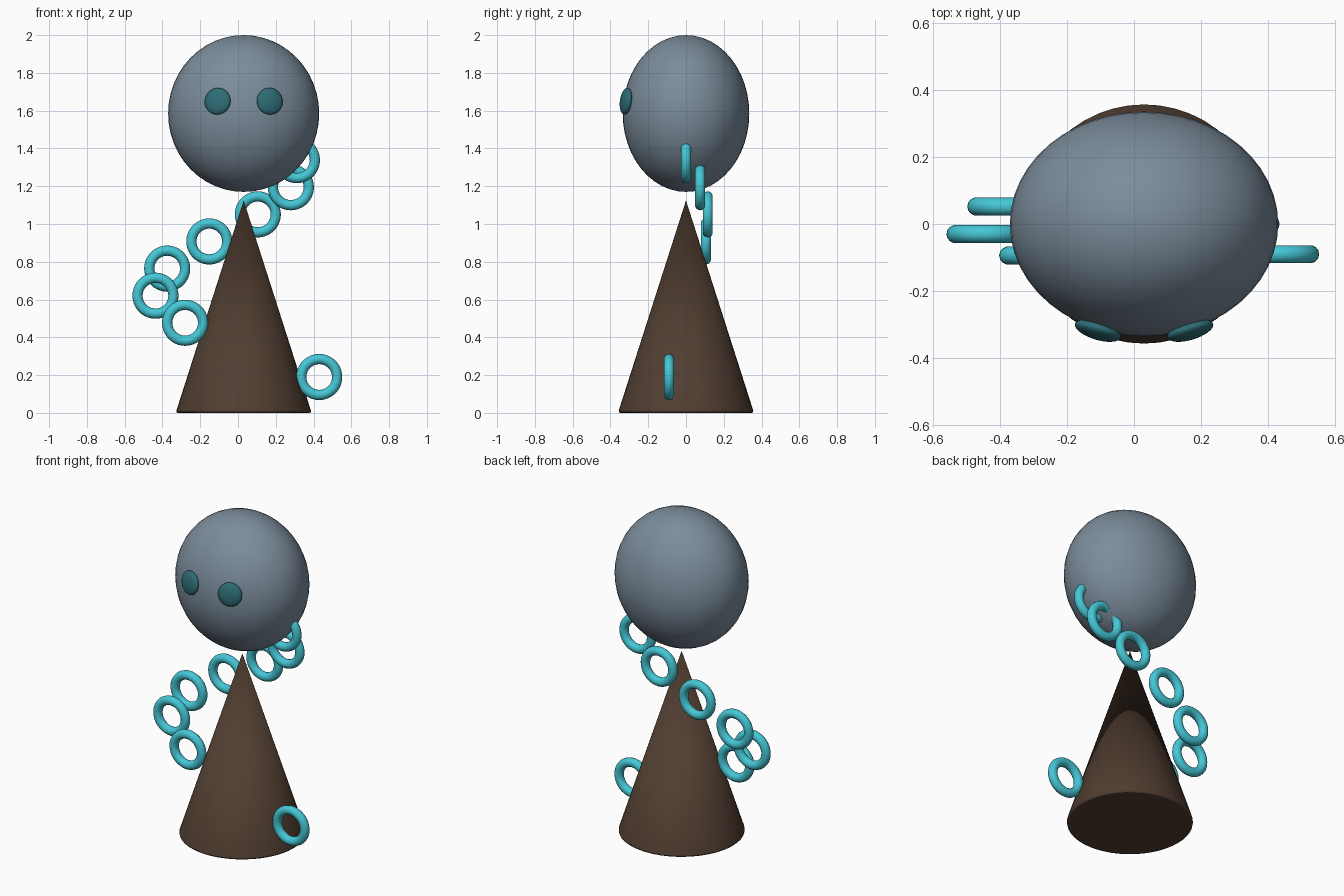
import bpy
from math import radians
from mathutils import Vector

if "Cube" in bpy.data.objects:
    bpy.data.objects.remove(bpy.data.objects["Cube"])

CX = 0.03  # the axis shared by head and cone


def material(name, rgb):
    m = bpy.data.materials.new(name)
    m.diffuse_color = (*rgb, 1)
    m.use_nodes = True
    m.node_tree.nodes["Principled BSDF"].inputs["Base Color"].default_value = m.diffuse_color
    return m


HEAD = material("slate", (0.20, 0.265, 0.33))
BODY = material("brown", (0.08, 0.047, 0.03))
RING = material("cyan", (0.06, 0.57, 0.67))
EYE = material("teal", (0.027, 0.15, 0.18))


def finish(name, mat):
    ob = bpy.context.object
    ob.name = name
    ob.data.materials.append(mat)
    bpy.ops.object.shade_smooth_by_angle(angle=radians(40))
    return ob


def ellipsoid(name, loc, radii, mat, rot=None):
    bpy.ops.mesh.primitive_uv_sphere_add(segments=48, ring_count=24, location=loc)
    ob = bpy.context.object
    ob.scale = radii
    if rot:
        ob.rotation_euler = rot
    return finish(name, mat)


# Head
head_c, head_r = Vector((CX, 0, 1.585)), Vector((0.40, 0.335, 0.415))
ellipsoid("head", head_c, head_r, HEAD)

# Eyes: flattened spheres lying against the head surface
for name, side in (("left_eye", -1), ("right_eye", 1)):
    loc = Vector((CX + side * 0.138, -0.318, 1.65))
    d = loc - head_c
    normal = Vector([d[i] / head_r[i] ** 2 for i in range(3)])
    ellipsoid(name, loc, (0.071, 0.026, 0.071), EYE,
              normal.to_track_quat('-Y', 'Z').to_euler())

# Cone body with a softened base rim
bpy.ops.mesh.primitive_cone_add(vertices=48, radius1=0.36, radius2=0, depth=1.125,
                                location=(CX, 0, 0.5625))
body = bpy.context.object
bevel = body.modifiers.new("rim", 'BEVEL')
bevel.width, bevel.segments = 0.012, 2
bevel.limit_method, bevel.angle_limit = 'ANGLE', radians(60)
body = finish("body_cone", BODY)

# Upright rings winding around the body, evenly spaced in height
centres = [(0.43, -0.09), (0.09, -0.12), (-0.28, -0.094), (-0.437, -0.03),
           (-0.375, 0.052), (-0.152, 0.105), (0.105, 0.115), (0.28, 0.075),
           (0.312, 0.0)]
for i, (x, y) in enumerate(centres):
    bpy.ops.mesh.primitive_torus_add(major_segments=40, minor_segments=14,
                                     major_radius=0.095, minor_radius=0.027,
                                     location=(x, y, 0.19 + 0.1435 * i),
                                     rotation=(radians(90), 0, 0))
    finish(f"ring_{i + 1}", RING)
